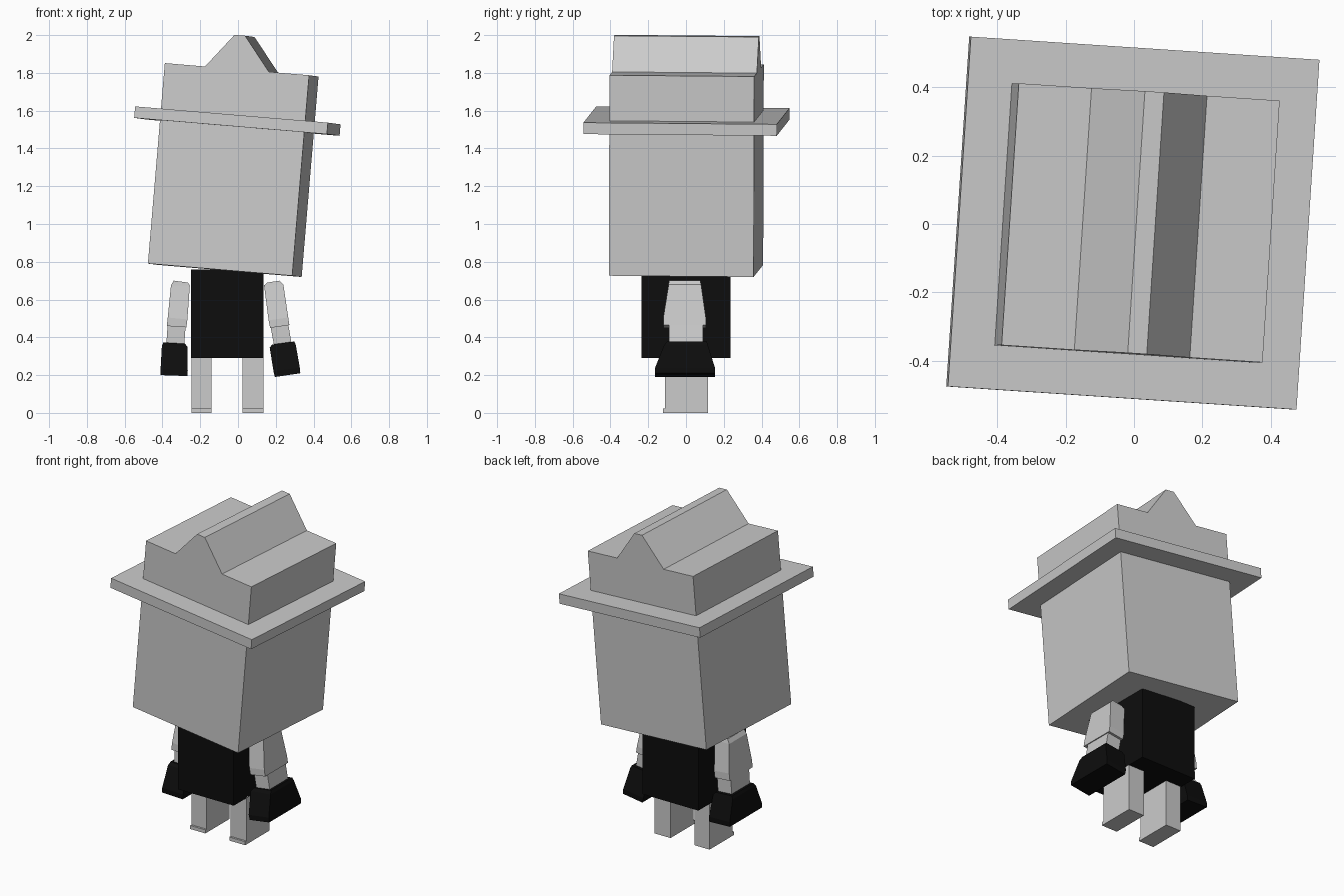
import bpy, bmesh
from math import radians
from mathutils import Matrix, Euler, Vector

if "Cube" in bpy.data.objects:
    bpy.data.objects.remove(bpy.data.objects["Cube"])

black = bpy.data.materials.new("black")
black.diffuse_color = (0.004, 0.004, 0.004, 1)
black.use_nodes = True
black.node_tree.nodes["Principled BSDF"].inputs["Base Color"].default_value = black.diffuse_color


def finish(name, bm, mat=None, matrix=None):
    bmesh.ops.recalc_face_normals(bm, faces=bm.faces[:])
    me = bpy.data.meshes.new(name)
    bm.to_mesh(me)
    bm.free()
    ob = bpy.data.objects.new(name, me)
    bpy.context.collection.objects.link(ob)
    if mat:
        me.materials.append(mat)
    if matrix:
        ob.matrix_world = matrix
    return ob


def box(name, x, y, z, mat=None, matrix=None):
    bm = bmesh.new()
    bmesh.ops.create_cube(bm, size=1)
    for v in bm.verts:
        v.co = Vector(r[0] + (c + 0.5) * (r[1] - r[0]) for c, r in zip(v.co, (x, y, z)))
    return finish(name, bm, mat, matrix)


def extrude_profile(name, pts, y0, y1, mat=None, matrix=None):
    bm = bmesh.new()
    face = bm.faces.new([bm.verts.new((x, y0, z)) for x, z in pts])
    ext = bmesh.ops.extrude_face_region(bm, geom=[face])
    for v in ext["geom"]:
        if isinstance(v, bmesh.types.BMVert):
            v.co.y = y1
    return finish(name, bm, mat, matrix)


def loft(name, rings, mat=None):
    """Each ring: left x, left z, right x, right z, front y, back y."""
    bm = bmesh.new()
    loops = [[bm.verts.new(p) for p in ((a, f, b), (c, f, d), (c, k, d), (a, k, b))]
             for a, b, c, d, f, k in rings]
    for lo, hi in zip(loops, loops[1:]):
        for i in range(4):
            j = (i + 1) % 4
            bm.faces.new((lo[i], lo[j], hi[j], hi[i]))
    bm.faces.new(loops[0])
    bm.faces.new(loops[-1])
    return finish(name, bm, mat)


# Tilted head with ridged top, and its brim
tilt = Matrix.Translation((-0.07, 0, 0.755)) @ Euler(
    (radians(-0.5), radians(4.8), radians(-3.8))).to_matrix().to_4x4()
w, h = 0.384, 1.065
extrude_profile("head", [(-w, 0), (w, 0), (w, h), (0.17, h), (0.028, h + 0.18),
                         (-0.028, h + 0.18), (-0.17, h), (-w, h)], -w, w, matrix=tilt)
b = 0.513
box("hat_brim", (-b, b), (-b, b), (0.762, 0.823), matrix=tilt)

# Torso
box("torso", (-0.25, 0.135), (-0.235, 0.235), (0.29, 0.76), black)

# Legs with thin toe soles
for side, x in (("left", (-0.245, -0.14)), ("right", (0.025, 0.135))):
    extruded = box(side + "_leg", x, (-0.11, 0.117), (0.022, 0.30))
    box(side + "_sole", x, (-0.122, 0.117), (0, 0.022))

# Right arm: sleeve, forearm, flared glove
loft("right_sleeve", [(0.155, 0.69, 0.22, 0.70, -0.09, 0.075),
                      (0.138, 0.675, 0.24, 0.68, -0.092, 0.08),
                      (0.162, 0.49, 0.266, 0.505, -0.12, 0.105),
                      (0.17, 0.45, 0.272, 0.465, -0.12, 0.105)])
loft("right_forearm", [(0.17, 0.47, 0.265, 0.475, -0.09, 0.09),
                       (0.192, 0.35, 0.285, 0.36, -0.09, 0.09)])
loft("right_glove", [(0.18, 0.362, 0.298, 0.378, -0.1, 0.11),
                     (0.168, 0.345, 0.306, 0.36, -0.115, 0.115),
                     (0.188, 0.22, 0.327, 0.24, -0.163, 0.153),
                     (0.195, 0.19, 0.33, 0.21, -0.163, 0.153)], black)

# Left arm hangs straighter
loft("left_sleeve", [(-0.34, 0.70, -0.265, 0.69, -0.09, 0.075),
                     (-0.355, 0.675, -0.255, 0.675, -0.092, 0.08),
                     (-0.372, 0.505, -0.268, 0.495, -0.12, 0.105),
                     (-0.377, 0.46, -0.273, 0.453, -0.12, 0.105)])
loft("left_forearm", [(-0.372, 0.475, -0.277, 0.465, -0.09, 0.09),
                      (-0.38, 0.355, -0.285, 0.355, -0.09, 0.09)])
loft("left_glove", [(-0.395, 0.373, -0.28, 0.366, -0.1, 0.11),
                    (-0.403, 0.355, -0.268, 0.35, -0.115, 0.115),
                    (-0.41, 0.23, -0.266, 0.225, -0.163, 0.153),
                    (-0.41, 0.2, -0.268, 0.195, -0.163, 0.153)], black)
